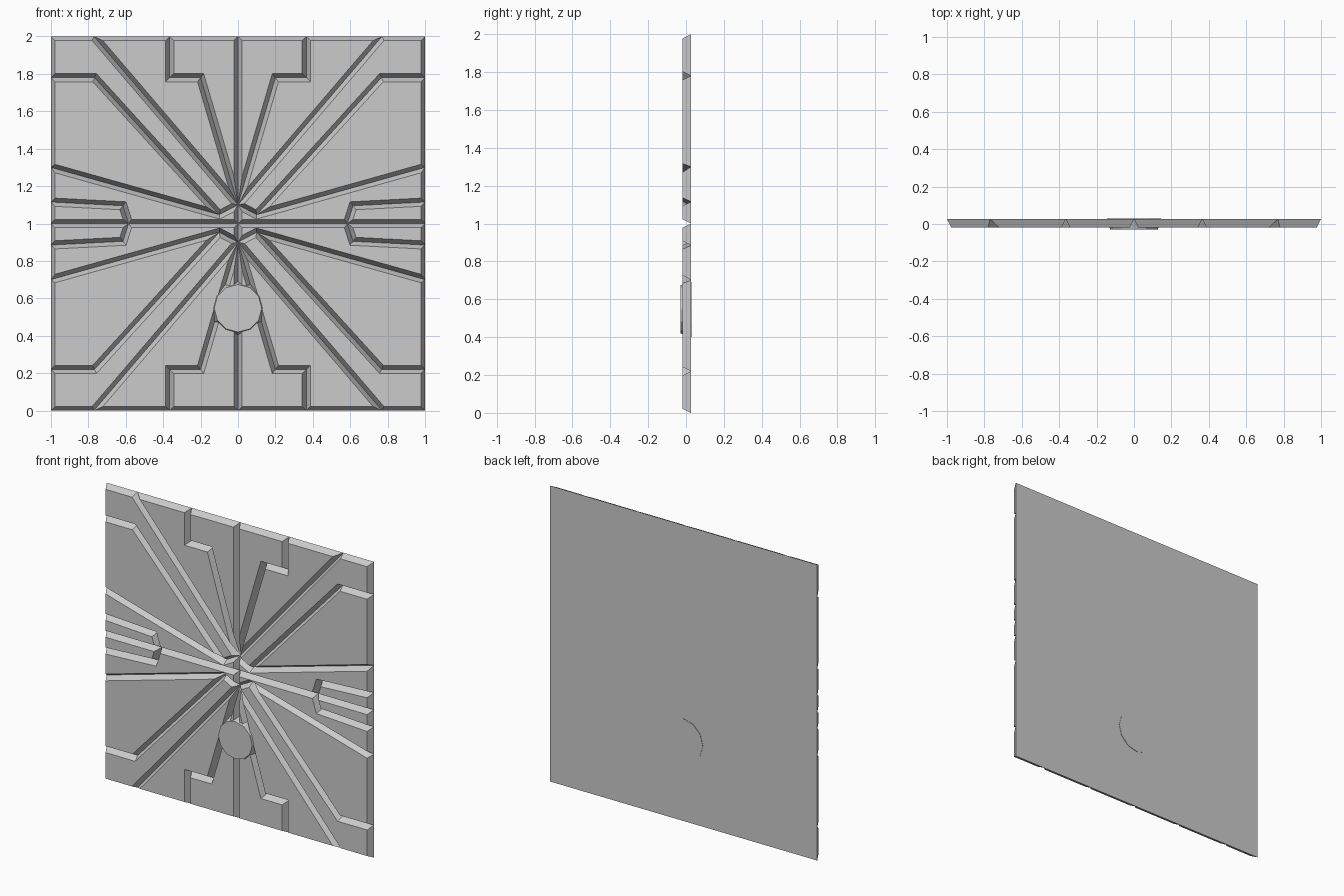
import bpy, bmesh, math
from mathutils import Vector

if "Cube" in bpy.data.objects:
    bpy.data.objects.remove(bpy.data.objects["Cube"])

BACK, FRONT, INSET = 0.026, -0.018, 0.022

# Outlines of one quarter (x, height above centre); neighbours share V-groove valleys
TILES = {
    "upright_tile": [(0, .10), (.20, .78), (.365, .78), (.365, 1), (0, 1)],
    "fan_tile": [(0, .10), (.77, 1), (.365, 1), (.365, .78), (.20, .78)],
    "corner_tile": [(0, .10), (.10, .047), (.767, .78), (1, .78), (1, 1), (.77, 1)],
    "side_tile": [(.10, .047), (1, .30), (1, .78), (.767, .78)],
    "middle_tile": [(0, 0), (.585, 0), (.615, .095), (1, .115), (1, .30),
                    (.10, .047), (0, .10)],
    "notch_tile": [(.585, 0), (1, 0), (1, .115), (.615, .095)],
}


def inset(points, d):
    """Mitred inward offset of a polygon."""
    pts = [Vector(p) for p in points]
    n = len(pts)
    area = sum(pts[i].x * pts[(i + 1) % n].y - pts[(i + 1) % n].x * pts[i].y
               for i in range(n))
    s = 1 if area > 0 else -1
    result = []
    for i, p in enumerate(pts):
        a = (p - pts[i - 1]).normalized()
        b = (pts[(i + 1) % n] - p).normalized()
        na, nb = Vector((-a.y, a.x)) * s, Vector((-b.y, b.x)) * s
        result.append(p + (na + nb) * d / (1 + na.dot(nb)))
    return result


def make_tile(name, points):
    bm = bmesh.new()
    back = [bm.verts.new((x, BACK, z)) for x, z in points]
    front = [bm.verts.new((x, FRONT, z)) for x, z in inset(points, INSET)]
    bm.faces.new(back)
    bm.faces.new(front)
    n = len(points)
    for i in range(n):
        j = (i + 1) % n
        bm.faces.new((back[i], back[j], front[j], front[i]))
    bmesh.ops.recalc_face_normals(bm, faces=bm.faces)
    mesh = bpy.data.meshes.new(name)
    bm.to_mesh(mesh)
    bm.free()
    obj = bpy.data.objects.new(name, mesh)
    obj.location.z = 1
    bpy.context.collection.objects.link(obj)
    # Repeat the quarter left-right and top-bottom
    mod = obj.modifiers.new("mirror", 'MIRROR')
    mod.use_axis = (True, False, True)
    mod.use_mirror_merge = False


for tile_name, outline in TILES.items():
    make_tile(tile_name, outline)

# Tapered round knob through the lower half
bpy.ops.mesh.primitive_cone_add(vertices=12, radius1=.146, radius2=.127, depth=.06,
                                location=(0, 0, .547),
                                rotation=(math.pi / 2, 0, 0))
bpy.context.object.name = "round_knob"
